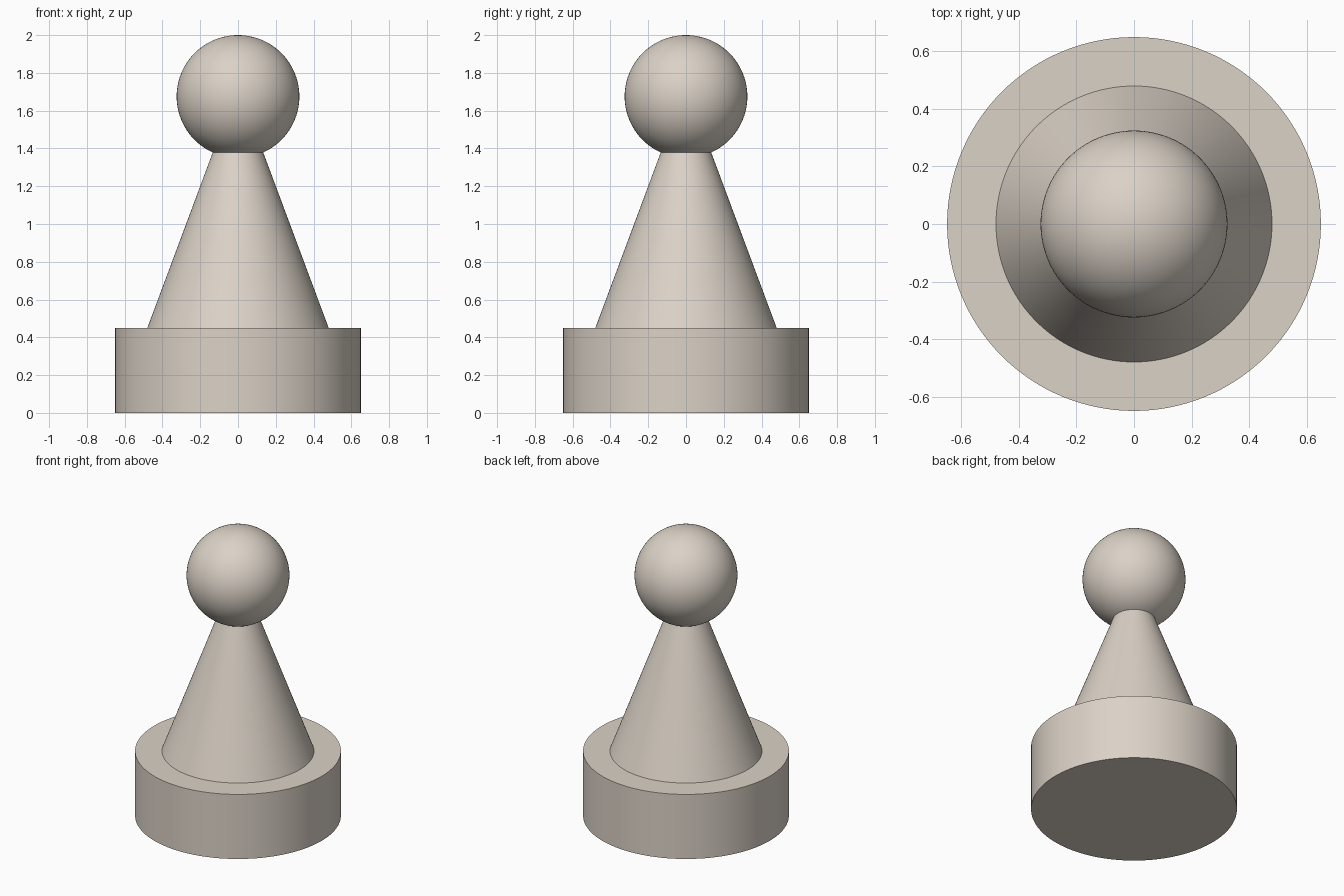
import bpy
import math

if "Cube" in bpy.data.objects:
    bpy.data.objects.remove(bpy.data.objects["Cube"])

# One warm stone colour for the whole piece
stone = bpy.data.materials.new("warm_beige")
stone.diffuse_color = (0.71, 0.645, 0.57, 1.0)
stone.use_nodes = True
stone.node_tree.nodes["Principled BSDF"].inputs["Base Color"].default_value = stone.diffuse_color


def finish(name):
    """Name, colour and smooth the active object, keeping sharp rims."""
    obj = bpy.context.object
    obj.name = name
    obj.data.materials.append(stone)
    bpy.ops.object.shade_smooth_by_angle(angle=math.radians(30))


def tapered(name, r_bottom, r_top, z0, z1):
    bpy.ops.mesh.primitive_cone_add(vertices=128, radius1=r_bottom, radius2=r_top,
                                    depth=z1 - z0, location=(0, 0, (z0 + z1) / 2))
    finish(name)


# Round base
tapered("base", 0.65, 0.65, 0.0, 0.45)

# Conical body, its top sunk into the head
slope = (0.48 - 0.134) / (1.378 - 0.45)
tapered("body", 0.48, 0.48 - slope * 1.0, 0.45, 1.45)

# Ball head
bpy.ops.mesh.primitive_uv_sphere_add(segments=96, ring_count=48, radius=0.325,
                                     location=(0, 0, 1.675))
finish("head")
